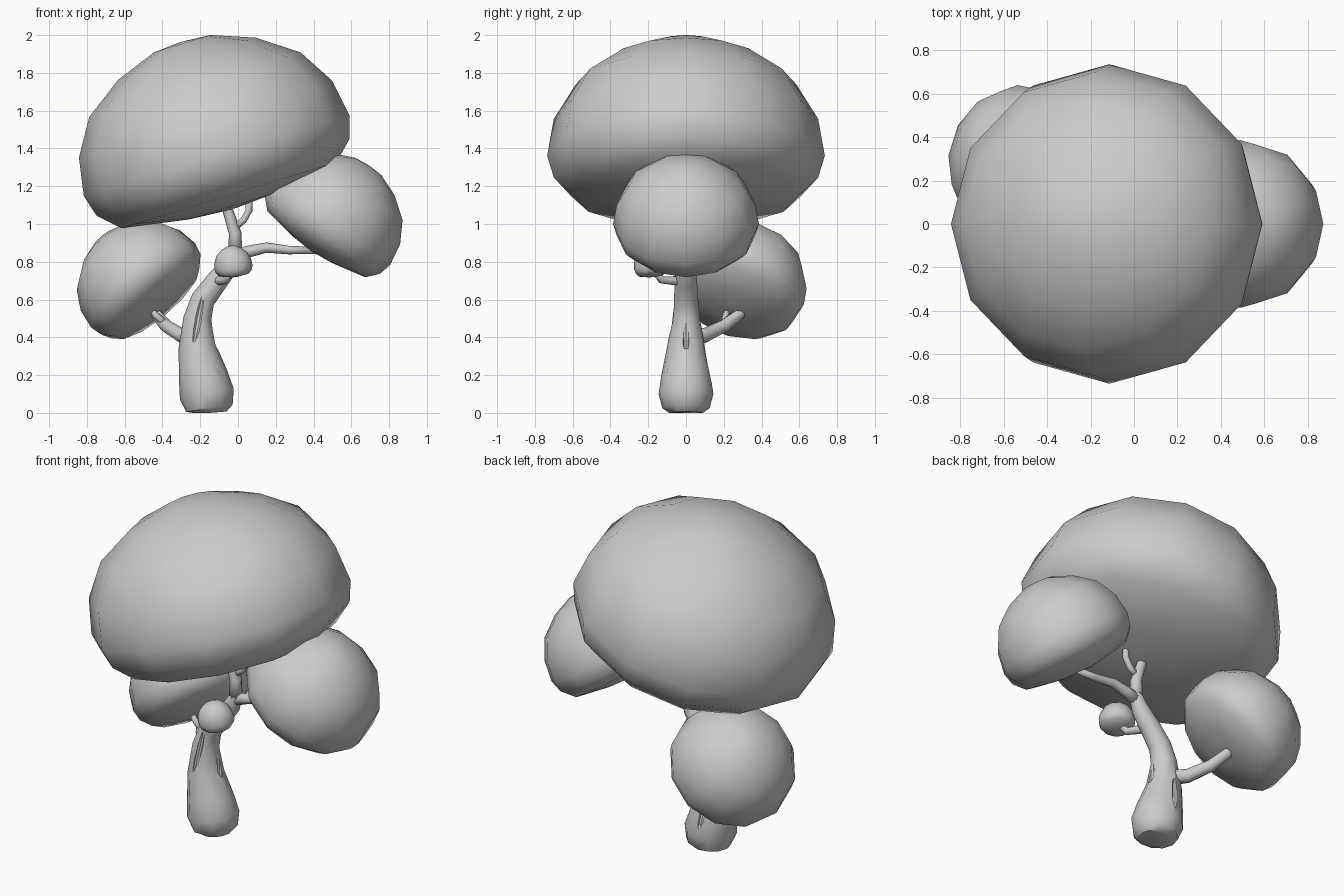
import bpy, bmesh
from math import cos, sin, tau
from mathutils import Vector

cube = bpy.data.objects.get("Cube")
if cube:
    bpy.data.objects.remove(cube)

# One flat grey for the whole tree
grey = bpy.data.materials.new("plain_grey")
grey.use_nodes = True
tone = (0.6, 0.6, 0.6, 1)
grey.diffuse_color = tone
grey.node_tree.nodes["Principled BSDF"].inputs["Base Color"].default_value = tone


def loft(name, points, radii, sides):
    """Closed smooth body of round rings strung along a path."""
    points = [Vector(p) for p in points]
    bm = bmesh.new()
    rings = []
    last = len(points) - 1
    for i, (p, r) in enumerate(zip(points, radii)):
        tangent = points[min(i + 1, last)] - points[max(i - 1, 0)]
        turn = Vector((0, 0, 1)).rotation_difference(tangent)
        angles = [tau * k / sides for k in range(sides)]
        rings.append([bm.verts.new(p + turn @ Vector((r * cos(a), r * sin(a), 0)))
                      for a in angles])
    for low, high in zip(rings, rings[1:]):
        for k in range(sides):
            n = (k + 1) % sides
            bm.faces.new((low[k], low[n], high[n], high[k]))
    bm.faces.new(rings[0][::-1])
    bm.faces.new(rings[-1])
    bmesh.ops.recalc_face_normals(bm, faces=bm.faces)
    for f in bm.faces:
        f.smooth = True
    mesh = bpy.data.meshes.new(name)
    bm.to_mesh(mesh)
    bm.free()
    mesh.materials.append(grey)
    obj = bpy.data.objects.new(name, mesh)
    bpy.context.collection.objects.link(obj)
    return obj


# Leaf clumps: one dome profile (height, radius), tilted and scaled
DOME = [(-.335, .02), (-.32, .24), (-.26, .595), (-.16, .70), (-.04, .735),
        (.163, .70), (.353, .585), (.497, .38), (.58, .157), (.59, .02)]


def clump(name, centre, axis, width, height):
    axis = Vector(axis).normalized()
    loft(name, [Vector(centre) + axis * h * height for h, r in DOME],
         [r * width for h, r in DOME], 12)


clump("main_canopy", (-.125, 0, 1.4), (-.292, 0, .956), 1, 1)
clump("left_canopy", (.5, 0, 1.02), (.559, 0, .829), .525, .59)
clump("right_canopy", (-.515, .29, .69), (-.62, .28, .72), .485, .54)
clump("small_tuft", (-.025, -.175, .78), (-.1, -.15, 1), .138, .18)

# Trunk, leaning and tapering up to the fork
TRUNK = [(-.15, 0, .09), (-.152, .025, .125), (-.165, .1, .145), (-.185, .2, .13),
         (-.215, .35, .1), (-.215, .5, .074), (-.185, .6, .064), (-.11, .7, .058),
         (-.045, .78, .05), (-.01, .86, .036)]
trunk = loft("trunk", [(x, 0, z) for x, z, r in TRUNK], [r for x, z, r in TRUNK], 12)
for v in trunk.data.vertices:
    v.co.z = max(v.co.z, 0)

# Bark grooves carved as slim almonds
GROOVES = [((-.235, -.085, .36), (-.185, -.066, .63)),
           ((-.14, -.085, .37), (-.065, -.118, .13)),
           ((-.118, 0, .3), (-.125, 0, .56)),
           ((-.18, .135, .15), (-.21, .1, .38)),
           ((-.285, .02, .46), (-.235, .03, .64))]
for start, end in GROOVES:
    a, b = Vector(start), Vector(end)
    bpy.ops.mesh.primitive_uv_sphere_add(segments=8, ring_count=8, location=(a + b) / 2)
    cutter = bpy.context.object
    cutter.name = "groove_cutter"
    cutter.hide_render = True
    cutter.scale = (.018, .018, (b - a).length / 2)
    cutter.rotation_euler = (b - a).to_track_quat("Z", "Y").to_euler()
    cutter.data.materials.append(grey)
    bpy.context.view_layer.objects.active = trunk
    cut = trunk.modifiers.new("groove", "BOOLEAN")
    cut.operation = "DIFFERENCE"
    cut.solver = "EXACT"
    cut.object = cutter
    bpy.ops.object.modifier_apply(modifier=cut.name)
    bpy.data.objects.remove(cutter)
bpy.ops.object.select_all(action="DESELECT")
trunk.select_set(True)
bpy.context.view_layer.objects.active = trunk
bpy.ops.object.shade_smooth_by_angle(angle=.7)

# Branches and twigs, each tapering from start to end radius
BRANCHES = {
    "upper_branch": (.038, .024, [(-.015, 0, .84), (-.015, 0, .95), (-.05, 0, 1.06), (-.08, 0, 1.15)]),
    "upper_twig": (.018, .018, [(-.02, 0, .98), (.03, 0, 1.02), (.058, 0, 1.07), (.06, 0, 1.17)]),
    "left_branch": (.036, .018, [(-.02, 0, .83), (.06, 0, .855), (.15, 0, .875), (.27, 0, .862), (.42, 0, .86)]),
    "right_branch": (.045, .026, [(-.22, .03, .4), (-.3, .1, .41), (-.38, .2, .46), (-.43, .28, .52), (-.46, .33, .59)]),
    "right_twig": (.02, .014, [(-.38, .2, .47), (-.44, .21, .52), (-.47, .23, .57)]),
    "front_twig": (.028, .018, [(-.12, 0, .7), (-.09, -.07, .7), (-.06, -.13, .705), (-.03, -.17, .76)]),
}
for name, (r0, r1, path) in BRANCHES.items():
    steps = len(path) - 1
    loft(name, path, [r0 + (r1 - r0) * i / steps for i in range(steps + 1)], 8)
